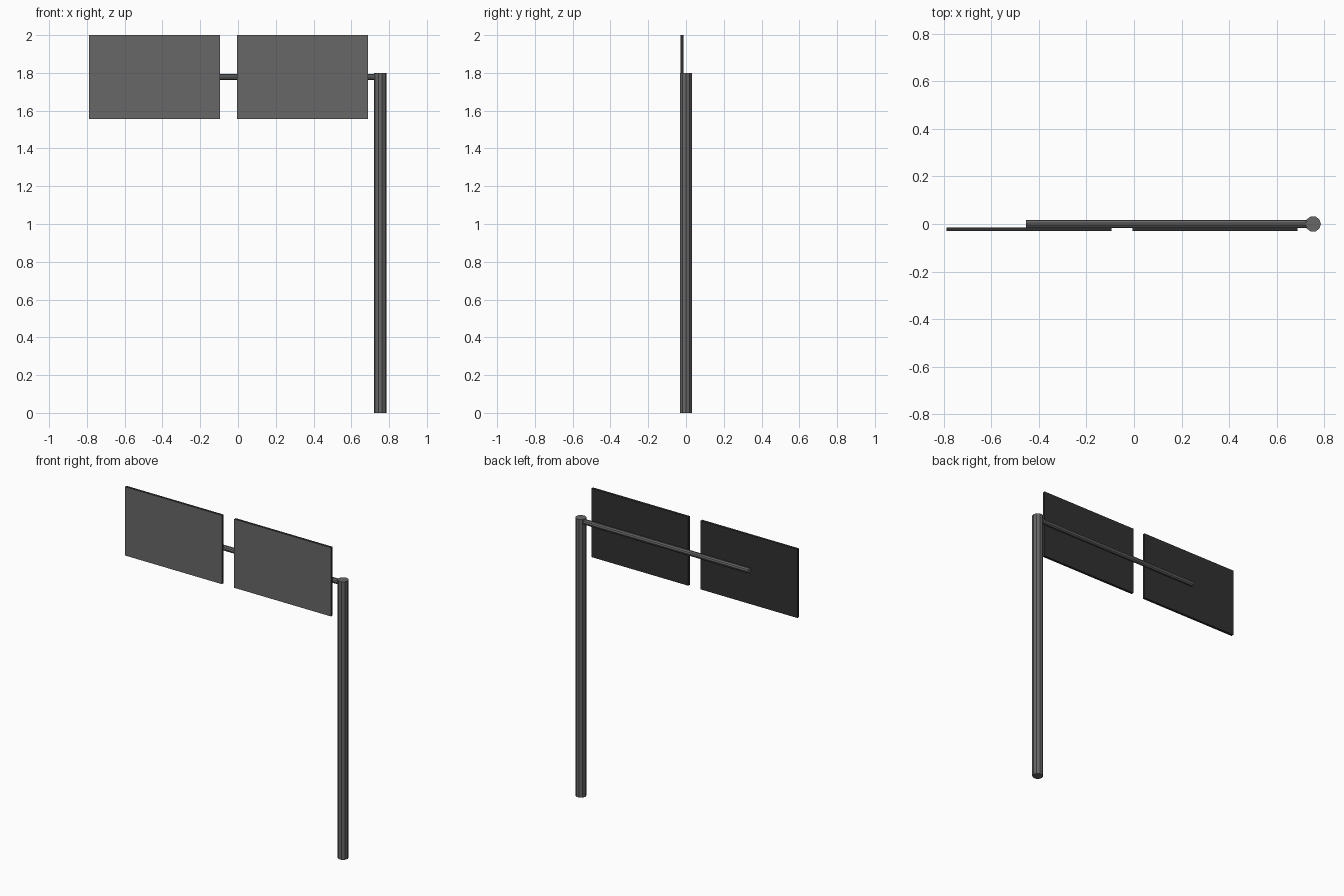
import bpy, math

if "Cube" in bpy.data.objects:
    bpy.data.objects.remove(bpy.data.objects["Cube"])

SIDES = 10

def material(name, v):
    m = bpy.data.materials.new(name)
    m.diffuse_color = (v, v, v, 1)
    m.use_nodes = True
    m.node_tree.nodes["Principled BSDF"].inputs["Base Color"].default_value = m.diffuse_color
    return m

METAL = material("dark_metal", 0.137)
FACE = material("sign_face", 0.137)
BACKING = material("sign_backing", 0.03)

def tube(name, radius, length, loc, rot=(0, 0, 0)):
    bpy.ops.mesh.primitive_cylinder_add(vertices=SIDES, radius=radius, depth=length,
                                        location=loc, rotation=rot)
    ob = bpy.context.object
    ob.name = name
    ob.data.materials.append(METAL)
    return ob

def panel(name, x0, x1):
    y0, y1, z0, z1 = -0.03, -0.014, 1.555, 2.0
    bpy.ops.mesh.primitive_cube_add(size=1, location=((x0 + x1) / 2, (y0 + y1) / 2, (z0 + z1) / 2))
    ob = bpy.context.object
    ob.name = name
    ob.scale = (x1 - x0, y1 - y0, z1 - z0)
    ob.data.materials.append(BACKING)
    ob.data.materials.append(FACE)
    # Only the front face is the lighter sign surface
    for p in ob.data.polygons:
        p.material_index = 1 if p.normal.y < -0.5 else 0
    return ob

# Upright post, with corners pointing along x
tube("post", 0.033, 1.8, (0.753, 0, 0.9), (0, 0, math.radians(90)))

# Horizontal arm from the post to behind the far panel
arm_start, arm_end = -0.455, 0.753
tube("arm", 0.017, arm_end - arm_start, ((arm_start + arm_end) / 2, 0, 1.778),
     (0, math.radians(90), 0))

# Two sign panels
panel("left_panel", -0.788, -0.095)
panel("right_panel", -0.006, 0.687)
